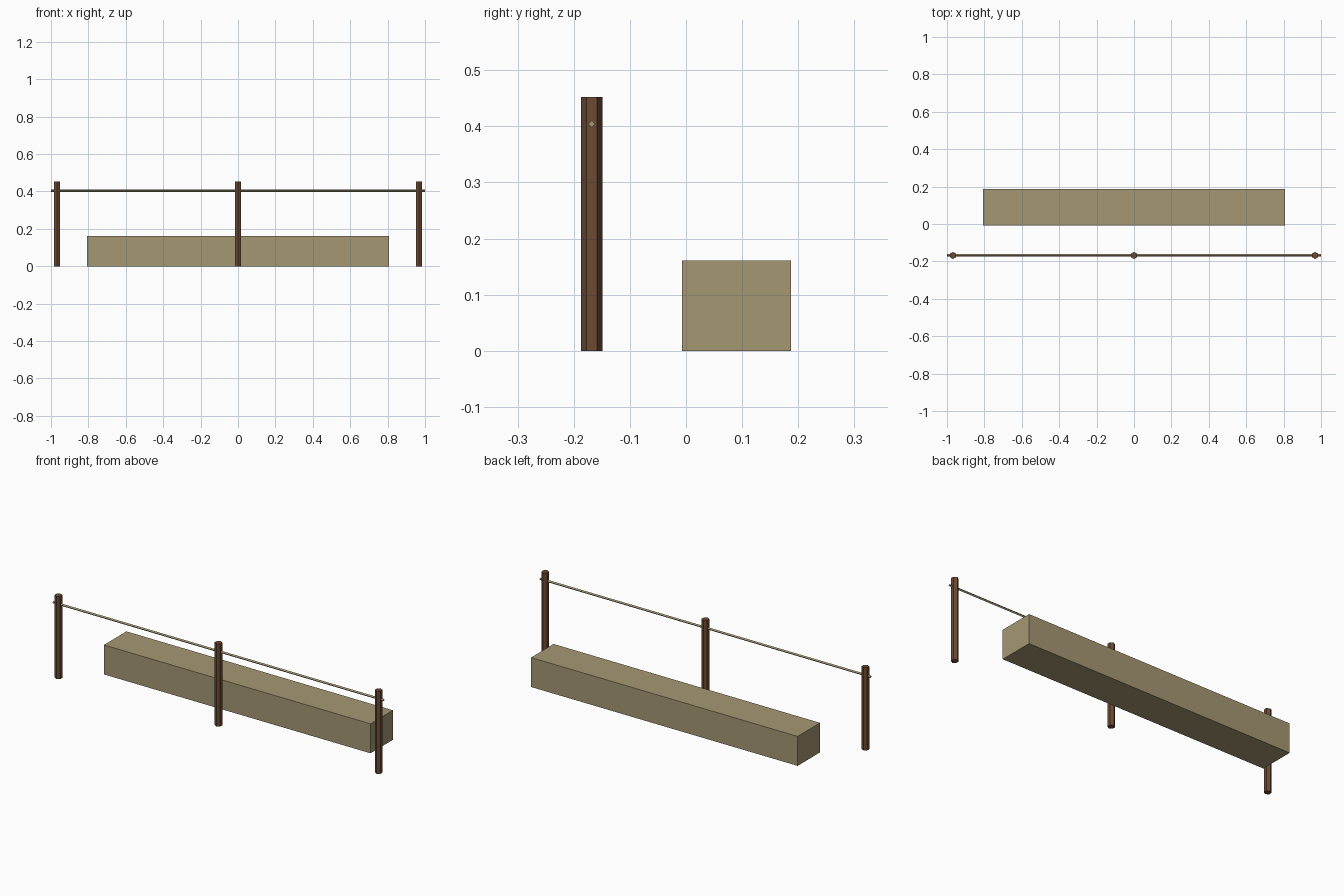
import bpy
import math

cube = bpy.data.objects.get("Cube")
if cube:
    bpy.data.objects.remove(cube, do_unlink=True)


def make_material(name, rgb):
    mat = bpy.data.materials.new(name)
    mat.use_nodes = True
    colour = (*rgb, 1.0)
    mat.diffuse_color = colour
    mat.node_tree.nodes["Principled BSDF"].inputs["Base Color"].default_value = colour
    return mat


def finish(name, mat):
    obj = bpy.context.object
    obj.name = obj.data.name = name
    obj.data.materials.append(mat)
    return obj


straw = make_material("straw tan", (0.38, 0.31, 0.175))
wood = make_material("dark wood brown", (0.147, 0.069, 0.034))

RAIL_Y = -0.168
POST_HEIGHT = 0.452

# Long feed block resting on the ground
bpy.ops.mesh.primitive_cube_add(size=1, location=(0, 0.09, 0.0805))
block = finish("long_block", straw)
block.scale = (1.612, 0.194, 0.161)

# Three hexagonal posts, corners pointing front and back
for side, x in (("right", -0.968), ("middle", 0), ("left", 0.968)):
    bpy.ops.mesh.primitive_cylinder_add(
        vertices=6, radius=0.019, depth=POST_HEIGHT,
        location=(x, RAIL_Y, POST_HEIGHT / 2))
    finish(side + "_post", wood)

# Four-sided rope running through the posts, corner up
bpy.ops.mesh.primitive_cylinder_add(
    vertices=4, radius=0.0064, depth=2, location=(0, RAIL_Y, 0.404),
    rotation=(0, math.pi / 2, 0))
finish("rope_rail", straw)
